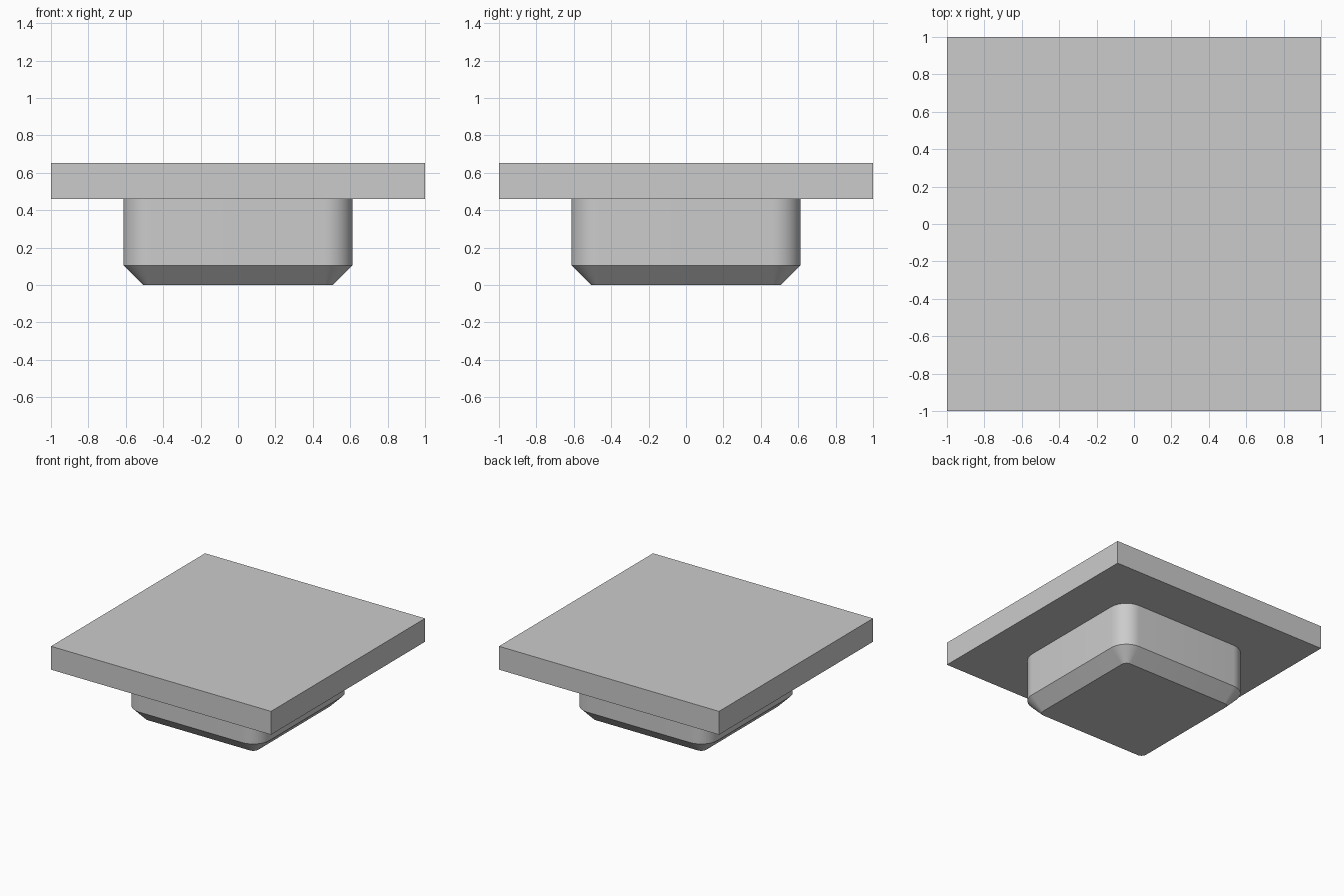
import bpy
import bmesh
import math

cube = bpy.data.objects.get("Cube")
if cube:
    bpy.data.objects.remove(cube, do_unlink=True)

# Plain grey shared by both parts
grey = bpy.data.materials.new("light_grey")
grey.use_nodes = True
colour = (0.6, 0.6, 0.6, 1)
grey.diffuse_color = colour
grey.node_tree.nodes["Principled BSDF"].inputs["Base Color"].default_value = colour


def add_object(name, bm):
    bmesh.ops.recalc_face_normals(bm, faces=bm.faces)
    mesh = bpy.data.meshes.new(name)
    bm.to_mesh(mesh)
    bm.free()
    mesh.materials.append(grey)
    obj = bpy.data.objects.new(name, mesh)
    bpy.context.collection.objects.link(obj)
    return obj


def rounded_square(bm, half, radius, z, steps=12):
    """Ring of vertices around a square with rounded corners."""
    ring = []
    for corner in range(4):
        start = corner * math.pi / 2
        mid = start + math.pi / 4
        cx = math.copysign(half - radius, math.cos(mid))
        cy = math.copysign(half - radius, math.sin(mid))
        for i in range(steps + 1):
            a = start + i / steps * math.pi / 2
            ring.append(bm.verts.new((cx + radius * math.cos(a),
                                      cy + radius * math.sin(a), z)))
    return ring


# Square top plate
TOP, UNDERSIDE = 0.652, 0.46
bm = bmesh.new()
bmesh.ops.create_cube(bm, size=1)
bmesh.ops.scale(bm, vec=(2, 2, TOP - UNDERSIDE), verts=bm.verts)
bmesh.ops.translate(bm, vec=(0, 0, (TOP + UNDERSIDE) / 2), verts=bm.verts)
add_object("top_plate", bm)

# Rounded plug with a chamfered foot
HALF, RADIUS, CHAMFER = 0.613, 0.15, 0.105
bm = bmesh.new()
rings = [rounded_square(bm, HALF - CHAMFER, RADIUS - CHAMFER, 0),
         rounded_square(bm, HALF, RADIUS, CHAMFER),
         rounded_square(bm, HALF, RADIUS, UNDERSIDE)]
for low, high in zip(rings, rings[1:]):
    for i in range(len(low)):
        j = (i + 1) % len(low)
        bm.faces.new((low[i], low[j], high[j], high[i]))
bm.faces.new(rings[0])
bm.faces.new(rings[-1])
plug = add_object("plug", bm)

# Smooth corners, crisp chamfer edges
bpy.ops.object.select_all(action='DESELECT')
plug.select_set(True)
bpy.context.view_layer.objects.active = plug
bpy.ops.object.shade_smooth_by_angle(angle=math.radians(25))
